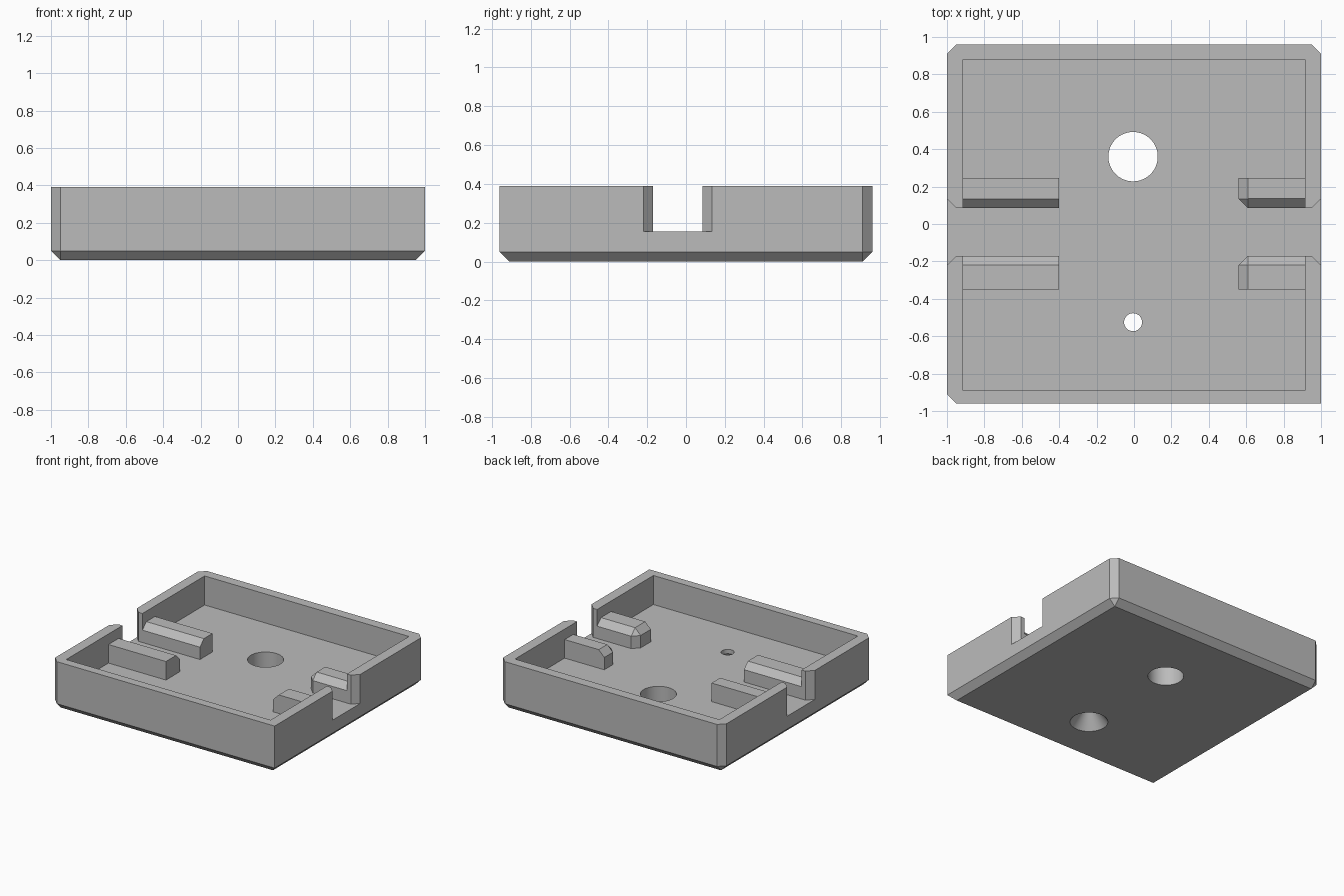
import bpy
import bmesh
from mathutils import Matrix

old = bpy.data.objects.get("Cube")
if old:
    bpy.data.objects.remove(old, do_unlink=True)

grey = bpy.data.materials.new("plain grey")
grey.use_nodes = True
colour = (0.5, 0.5, 0.5, 1)
grey.diffuse_color = colour
grey.node_tree.nodes["Principled BSDF"].inputs["Base Color"].default_value = colour

FLOOR, TOP, RIB_TOP, CH = 0.155, 0.39, 0.305, 0.05
SLOT_FRONT, SLOT_BACK = -0.17, 0.085


def make_object(name, bm):
    bmesh.ops.recalc_face_normals(bm, faces=bm.faces)
    mesh = bpy.data.meshes.new(name)
    bm.to_mesh(mesh)
    bm.free()
    mesh.materials.append(grey)
    obj = bpy.data.objects.new(name, mesh)
    bpy.context.collection.objects.link(obj)
    return obj


def hull(name, points):
    bm = bmesh.new()
    for p in points:
        bm.verts.new(p)
    bmesh.ops.convex_hull(bm, input=bm.verts)
    bmesh.ops.dissolve_limit(bm, angle_limit=0.01, verts=bm.verts, edges=bm.edges)
    return make_object(name, bm)


def prism(name, outline, z0, z1):
    bm = bmesh.new()
    face = bm.faces.new([bm.verts.new((x, y, z0)) for x, y in outline])
    new = bmesh.ops.extrude_face_region(bm, geom=[face])["geom"]
    bmesh.ops.translate(bm, vec=(0, 0, z1 - z0),
                        verts=[v for v in new if isinstance(v, bmesh.types.BMVert)])
    return make_object(name, bm)


def cone(name, x, y, z0, z1, r0, r1):
    bm = bmesh.new()
    bmesh.ops.create_cone(bm, cap_ends=True, segments=64, radius1=r0, radius2=r1,
                          depth=z1 - z0,
                          matrix=Matrix.Translation((x, y, (z0 + z1) / 2)))
    return make_object(name, bm)


# Tray block: bottom edges chamfered, upright corners cut except front left
points = []
for sx in (-1, 1):
    for sy in (-1, 1):
        x, y = sx, sy * 0.96
        points.append((x - sx * CH, y - sy * CH, 0))
        if (sx, sy) == (1, -1):
            corner = [(x, y)]
        else:
            corner = [(x - sx * CH, y), (x, y - sy * CH)]
        points += [(cx, cy, z) for cx, cy in corner for z in (CH, TOP)]
tray = hull("tray", points)

# Pocket and flared side slots share one plan outline
half = [(0.915, -0.89), (0.915, SLOT_FRONT), (0.95, SLOT_FRONT), (1.05, SLOT_FRONT - 0.1),
        (1.05, SLOT_BACK + 0.1), (0.95, SLOT_BACK), (0.915, SLOT_BACK), (0.915, 0.88)]
outline = half + [(-x, y) for x, y in reversed(half)]

# Plain hole and countersunk screw hole
cutters = [
    prism("pocket_cutter", outline, FLOOR, 0.6),
    cone("large_hole_cutter", -0.005, 0.36, -0.1, 0.3, 0.132, 0.132),
    cone("small_hole_cutter", -0.005, -0.525, -0.1, 0.3, 0.048, 0.048),
    cone("countersink_cutter", -0.005, -0.525, -0.06, 0.12, 0.186, 0.048),
]
bpy.context.view_layer.objects.active = tray
for cutter in cutters:
    cutter.hide_render = True
    mod = tray.modifiers.new("cut", "BOOLEAN")
    mod.operation = "DIFFERENCE"
    mod.solver = "EXACT"
    mod.object = cutter
    bpy.ops.object.modifier_apply(modifier=mod.name)
    bpy.data.objects.remove(cutter, do_unlink=True)

bpy.ops.object.select_all(action="DESELECT")
tray.select_set(True)
bpy.ops.object.shade_smooth_by_angle(angle=0.5)

# Guide ribs beside the slots; the left ones also have a chamfered nose
for side, y_slot, y_far in (("front", SLOT_FRONT, -0.35), ("back", SLOT_BACK, 0.245)):
    y_in = y_slot + (CH if y_far > y_slot else -CH)
    profile = [(y_slot, FLOOR), (y_slot, RIB_TOP - CH), (y_in, RIB_TOP),
               (y_far, RIB_TOP), (y_far, FLOOR)]
    hull(side + "_right_rib", [(x, y, z) for x in (-0.915, -0.4) for y, z in profile])

    tip, nose = 0.56, 0.56 + CH
    end = [(0.915, y, z) for y, z in profile]
    end += [(x, y, z) for x, y in ((nose, y_slot), (tip, y_in), (tip, y_far))
            for z in (FLOOR, RIB_TOP - CH)]
    end += [(nose, y_in, RIB_TOP), (nose, y_far, RIB_TOP)]
    hull(side + "_left_rib", end)
